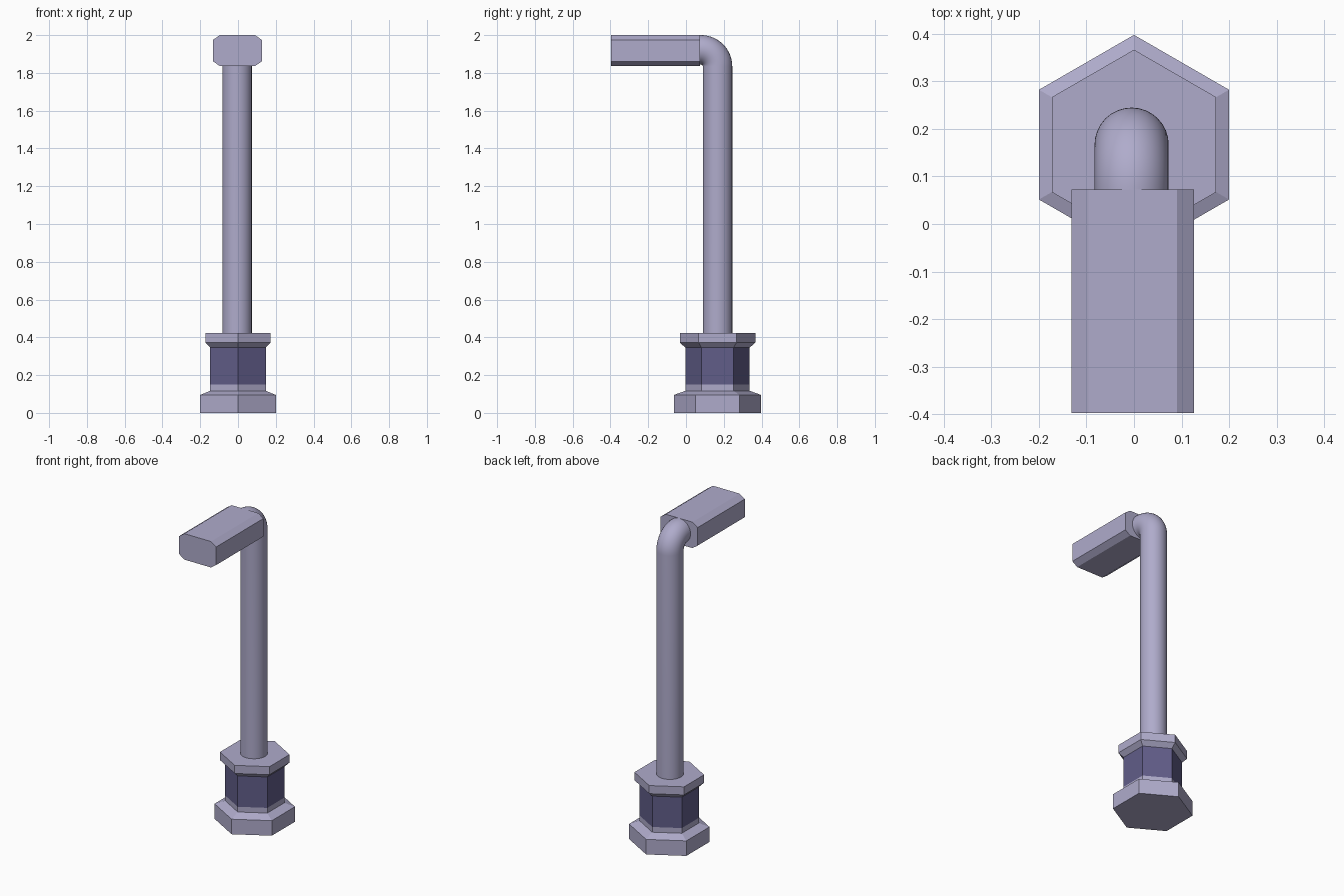
import bpy, bmesh
from math import sin, cos, pi, sqrt

if "Cube" in bpy.data.objects:
    bpy.data.objects.remove(bpy.data.objects["Cube"])

CY = 0.167            # y of the post axis
PX = -0.005           # x of the pole axis


def material(name, rgb):
    m = bpy.data.materials.new(name)
    m.diffuse_color = (*rgb, 1)
    m.use_nodes = True
    m.node_tree.nodes["Principled BSDF"].inputs["Base Color"].default_value = m.diffuse_color
    return m


LIGHT = material("light_metal", (0.43, 0.41, 0.60))
DARK = material("dark_metal", (0.12, 0.11, 0.25))


def loft(name, rings, mat, smooth=False):
    """Skin a list of equal-sized point rings and cap both ends."""
    bm = bmesh.new()
    vs = [[bm.verts.new(p) for p in r] for r in rings]
    n = len(vs[0])
    for a, b in zip(vs, vs[1:]):
        for i in range(n):
            j = (i + 1) % n
            bm.faces.new((a[i], a[j], b[j], b[i]))
    bm.faces.new(vs[0])
    bm.faces.new(vs[-1])
    bmesh.ops.recalc_face_normals(bm, faces=bm.faces)
    me = bpy.data.meshes.new(name)
    bm.to_mesh(me)
    bm.free()
    me.materials.append(mat)
    ob = bpy.data.objects.new(name, me)
    bpy.context.collection.objects.link(ob)
    if smooth:
        bpy.ops.object.select_all(action='DESELECT')
        ob.select_set(True)
        bpy.context.view_layer.objects.active = ob
        bpy.ops.object.shade_smooth_by_angle()
    return ob


def hexagon(apothem, z):
    r = apothem * 2 / sqrt(3)
    return [(r * cos(pi / 6 + k * pi / 3), CY + r * sin(pi / 6 + k * pi / 3), z)
            for k in range(6)]


def pipe_ring(y, z, tilt, r=0.078, n=32):
    """Circle around the pipe path; tilt 0 = vertical pipe, pi/2 = pointing to -y."""
    return [(PX + r * cos(2 * pi * k / n),
             y + r * sin(2 * pi * k / n) * cos(tilt),
             z + r * sin(2 * pi * k / n) * sin(tilt)) for k in range(n)]


# Hexagonal pedestal: foot, dark shaft, flared collar
loft("base_foot", [hexagon(*p) for p in
                   ((0.2, 0), (0.2, 0.095), (0.147, 0.117), (0.147, 0.15))], LIGHT)
loft("base_shaft", [hexagon(0.147, z) for z in (0.15, 0.345)], DARK)
loft("base_collar", [hexagon(*p) for p in
                     ((0.147, 0.345), (0.173, 0.372), (0.173, 0.423))], LIGHT)

# Pole with a quarter-circle elbow toward the lamp head
BEND, TOP = 0.088, 1.834
rings = [pipe_ring(CY, 0.423, 0)]
for i in range(17):
    t = i / 16 * pi / 2
    rings.append(pipe_ring(CY - BEND + BEND * cos(t), TOP + BEND * sin(t), t))
rings.append(pipe_ring(0.065, TOP + BEND, pi / 2))
loft("pole", rings, LIGHT, smooth=True)

# Lamp head: chamfered bar running along y
hx, hz, cx, cz = 0.129, 0.082, 0.036, 0.025
half = [(hx, -hz + cz), (hx, hz - cz), (hx - cx, hz)]
section = [(hx - cx, -hz)] + half + [(-x, -z) for x, z in [(hx - cx, -hz)] + half]
loft("lamp_head", [[(-0.003 + x, y, 1.918 + z) for x, z in section]
                   for y in (-0.398, 0.073)], LIGHT)
